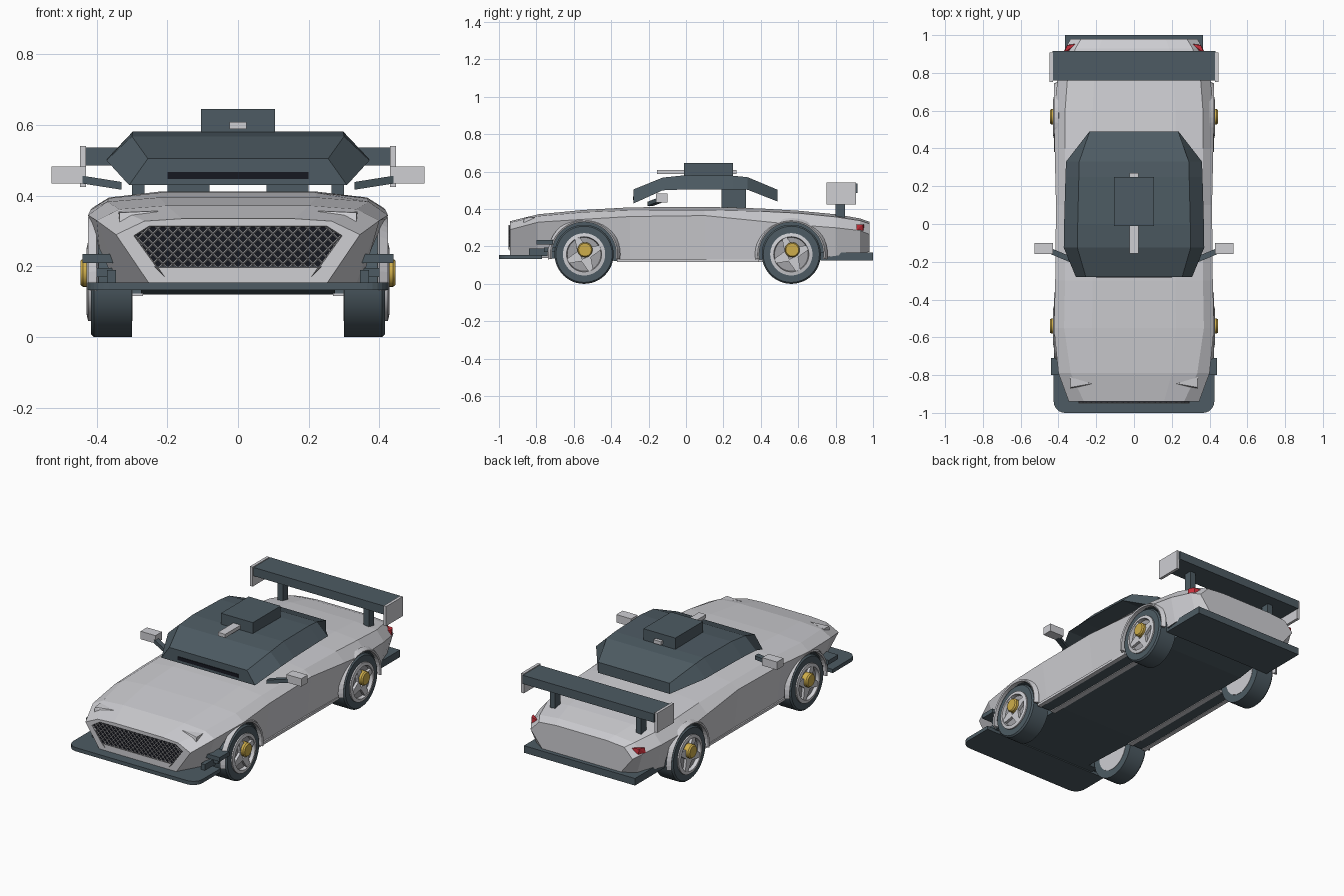
import bpy, bmesh, math
from mathutils import Matrix, Vector

if "Cube" in bpy.data.objects:
    bpy.data.objects.remove(bpy.data.objects["Cube"])


def material(name, r, g, b):
    m = bpy.data.materials.new(name)
    m.use_nodes = True
    m.diffuse_color = (r, g, b, 1)
    m.node_tree.nodes["Principled BSDF"].inputs["Base Color"].default_value = (r, g, b, 1)
    return m


SILVER = material("silver paint", .62, .62, .65)
SLATE = material("dark slate", .075, .105, .125)
BLACK = material("black slot", .008, .009, .015)
GREY = material("rim grey", .36, .36, .38)
GOLD = material("gold hub", .62, .42, .07)
RED = material("red lens", .6, .03, .045)
SIDES = ((1, "left"), (-1, "right"))


def finish(name, bm, *mats):
    bmesh.ops.recalc_face_normals(bm, faces=bm.faces)
    me = bpy.data.meshes.new(name)
    bm.to_mesh(me)
    bm.free()
    for m in mats:
        me.materials.append(m)
    ob = bpy.data.objects.new(name, me)
    bpy.context.collection.objects.link(ob)
    return ob


def smooth(ob):
    bpy.ops.object.select_all(action='DESELECT')
    ob.select_set(True)
    bpy.context.view_layer.objects.active = ob
    bpy.ops.object.shade_smooth_by_angle(angle=math.radians(30))


def box(name, xs, ys, zs, mat):
    bm = bmesh.new()
    bmesh.ops.create_cube(bm, size=1)
    for v in bm.verts:
        v.co = [r[0] if c < 0 else r[1] for c, r in zip(v.co, (xs, ys, zs))]
    return finish(name, bm, mat)


def pair(name, xs, ys, zs, mat):
    for s, side in SIDES:
        box(f"{side}_{name}", sorted((s * xs[0], s * xs[1])), ys, zs, mat)


def hull(name, points, mat):
    bm = bmesh.new()
    for p in points:
        bm.verts.new(p)
    bmesh.ops.convex_hull(bm, input=bm.verts)
    return finish(name, bm, mat)


def loft(rings):
    # Joins closed rings of equal length and caps both ends
    bm = bmesh.new()
    rows = [[bm.verts.new(p) for p in ring] for ring in rings]
    n = len(rows[0])
    for a, b in zip(rows, rows[1:]):
        for i in range(n):
            j = (i + 1) % n
            bm.faces.new((a[i], a[j], b[j], b[i]))
    bm.faces.new(rows[0])
    bm.faces.new(rows[-1])
    return bm


def lathe(name, profile, s, y, z, mat, steps=48):
    # Spins a (radius, x) profile about the axle
    bm = bmesh.new()
    vs = [bm.verts.new((s * x, y, z + r)) for r, x in profile]
    es = [bm.edges.new((vs[i], vs[(i + 1) % len(vs)])) for i in range(len(vs))]
    bmesh.ops.spin(bm, geom=vs + es, cent=(0, y, z), axis=(1, 0, 0),
                   angle=2 * math.pi, steps=steps, use_duplicate=False)
    bmesh.ops.remove_doubles(bm, verts=bm.verts, dist=.0005)
    ob = finish(name, bm, mat)
    smooth(ob)
    return ob


# Body shell: y, sill x z, shoulder x z, deck edge x z, deck centre z
stations = (
    (-.94, .25, .15, .345, .29, .265, .328, .335),
    (-.79, .33, .14, .40, .33, .335, .362, .372),
    (-.55, .38, .13, .424, .345, .37, .383, .395),
    (-.30, .385, .12, .417, .36, .365, .393, .409),
    (.10, .385, .12, .413, .365, .365, .395, .412),
    (.40, .39, .12, .42, .335, .365, .388, .403),
    (.60, .39, .12, .424, .315, .365, .378, .391),
    (.80, .37, .15, .40, .30, .35, .358, .372),
    (.93, .33, .165, .365, .285, .31, .338, .35),
    (.98, .26, .17, .335, .265, .28, .322, .332))
rings = []
for y, xb, zb, xs, zs, xt, zt, zc in stations:
    half = [(xb, zb), (xs, zs), (xt, zt), (xt * .6, zc)]
    rings.append([(x, y, z) for x, z in half] + [(-x, y, z) for x, z in reversed(half)])
bm = loft(rings)
bm.normal_update()
body = finish("body_shell", bm, SILVER, SLATE)
for f in body.data.polygons:
    f.material_index = 1 if f.normal.z < -.9 else 0

# Wheels with open arches and fender lips
AXLES = ((-.545, "front"), (.563, "rear"))
R = .158
for s, side in SIDES:
    for y, end in AXLES:
        tag = f"{end}_{side}"
        bm = bmesh.new()
        turn = Matrix.Translation((s * .4, y, R)) @ Matrix.Rotation(math.pi / 2, 4, 'Y')
        bmesh.ops.create_cone(bm, cap_ends=True, segments=40, radius1=.176,
                              radius2=.176, depth=.25, matrix=turn)
        for f in bm.faces:
            f.material_index = 1
        cutter = finish(f"{tag}_arch_cutter", bm, SILVER, SLATE)
        cutter.hide_render = True
        cutter.hide_set(True)
        cut = body.modifiers.new(f"{tag}_arch", 'BOOLEAN')
        cut.object, cut.operation, cut.solver = cutter, 'DIFFERENCE', 'EXACT'

        lip = []
        for i in range(25):
            a = math.radians(-8 + 196 * i / 24)
            lip.append([(s * x, y + r * math.cos(a), R + r * math.sin(a))
                        for r, x in ((.172, .395), (.172, .42), (.18, .424), (.194, .40))])
        finish(f"{tag}_fender_lip", loft(lip), SILVER)

        lathe(f"{tag}_tyre", ((.112, .30), (R, .30), (R, .407), (.15, .416), (.112, .416)),
              s, y, R, SLATE)
        lathe(f"{tag}_rim", ((0, .298), (.113, .298), (.113, .424), (.094, .428),
                             (.09, .405), (0, .405)), s, y, R, SILVER)
        lathe(f"{tag}_rim_face", ((0, .402), (.09, .402), (.09, .408), (0, .408)), s, y, R, GREY)
        for k in range(4):
            t = k * math.pi / 2 + .4
            out = Vector((0, math.cos(t), math.sin(t)))
            across = Vector((0, -out.z, out.y))
            hull(f"{tag}_spoke_{k + 1}",
                 [Vector((s * x, y, R)) + out * r + across * w * d
                  for x in (.404, .424) for r, w in ((.02, .03), (.098, .012)) for d in (1, -1)],
                 SILVER)
        lathe(f"{tag}_hub", ((0, .40), (.04, .40), (.04, .438), (.034, .446), (0, .446)),
              s, y + .005, .182, GOLD, 24)

# Grille: dark backing with a fine diagonal mesh
outline = ((-.23, .197), (.23, .197), (.295, .287), (.25, .315), (-.25, .315), (-.295, .287))
hull("grille_backing", [(x, y, z) for x, z in outline for y in (-.938, -.944)], BLACK)
bm = bmesh.new()
bmesh.ops.create_grid(bm, x_segments=34, y_segments=34, size=.34,
                      matrix=Matrix.Translation((0, -.946, .25)) @ Matrix.Rotation(math.pi / 2, 4, 'X')
                      @ Matrix.Rotation(math.pi / 4, 4, 'Z'))
for (x0, z0), (x1, z1) in zip(outline, outline[1:] + outline[:1]):
    bmesh.ops.bisect_plane(bm, geom=bm.verts[:] + bm.edges[:] + bm.faces[:], clear_outer=True,
                           plane_co=(x0, 0, z0), plane_no=(z1 - z0, 0, x0 - x1))
mesh = finish("grille_mesh", bm, GREY)
wire = mesh.modifiers.new("bars", 'WIREFRAME')
wire.thickness = .006

# Headlamps, tail lamps and small front fins
for s, side in SIDES:
    hull(f"{side}_headlamp", [(s * x, y, z) for x, y, z in (
        (.338, -.81, .356), (.335, -.865, .352), (.225, -.845, .357),
        (.335, -.87, .325), (.24, -.86, .338), (.33, -.81, .33))], SILVER)
    hull(f"{side}_tail_lamp", [(s * x, y, z) for x, y, z in (
        (.368, .91, .318), (.372, .912, .288), (.30, .955, .315),
        (.35, .948, .285), (.355, .945, .318), (.32, .92, .30))], RED)
pair("upper_canard", (.35, .44), (-.80, -.71), (.21, .235), SLATE)
pair("lower_canard", (.345, .40), (-.76, -.69), (.17, .195), SLATE)
pair("splitter_fin", (.345, .37), (-.84, -.74), (.15, .19), SLATE)

# Front splitter with rounded corners, rear diffuser plate, floor rails
bm = bmesh.new()
corner = []
for s in (1, -1):
    corner.append((s * .425, -.77))
    arc = [(s * (.365 + .06 * math.cos(a)), -.94 - .06 * math.sin(a))
           for a in (i * math.pi / 12 for i in range(7))]
    corner += arc
hull("front_splitter", [(x, y, z) for x, y in corner for z in (.133, .155)], SLATE)
bm.free()
box("rear_diffuser", (-.365, .365), (.72, 1.0), (.125, .167), SLATE)
pair("floor_rail", (.268, .30), (-.37, .41), (.116, .13), SILVER)
pair("side_sill", (.37, .395), (-.37, .39), (.117, .132), SILVER)

# Raised roof shell: y, upper half width and z, lower half width and z
roof = ((-.28, .255, .505, .308, .43), (-.125, .30, .568, .372, .50),
        (0, .298, .581, .37, .505), (.25, .292, .578, .363, .505),
        (.33, .29, .57, .36, .503), (.49, .235, .503, .236, .44))
finish("roof_shell", loft([[(a, y, b), (c, y, d), (-c, y, d), (-a, y, b)]
                           for y, a, b, c, d in roof]), SLATE)
box("roof_front_slot", (-.20, .20), (-.284, -.277), (.447, .467), BLACK)
pair("roof_support", (.08, .20), (.19, .32), (.39, .51), SLATE)
box("roof_scoop", (-.105, .105), (-.01, .25), (.57, .645), SLATE)
box("roof_scoop_bar", (-.024, .024), (-.155, .27), (.588, .609), SILVER)

# Mirrors on slanted arms
pair("mirror", (.43, .528), (-.16, -.10), (.435, .482), SILVER)
for s, side in SIDES:
    hull(f"{side}_mirror_arm", [(s * x, y + dy, z + dz)
                                for x, y, z in ((.33, -.19, .428), (.45, -.14, .447))
                                for dy in (-.016, .016) for dz in (-.011, .011)], SLATE)

# Rear wing
box("wing_blade", (-.432, .432), (.76, .917), (.485, .536), SLATE)
pair("wing_end_plate", (.43, .447), (.752, .908), (.425, .541), SILVER)
pair("wing_strut", (.265, .30), (.80, .85), (.35, .49), SLATE)
